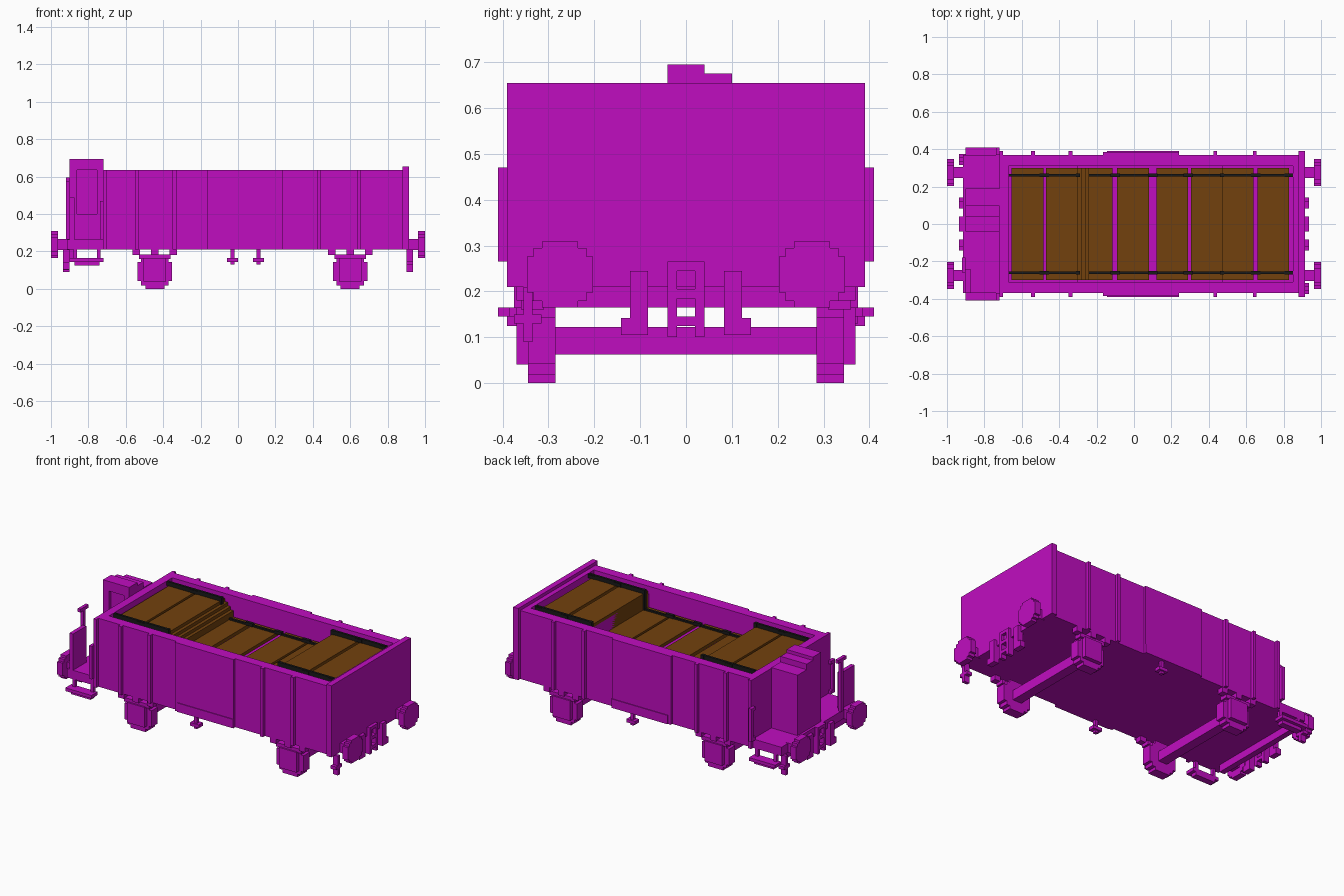
import bpy
import bmesh
from mathutils import Matrix

cube = bpy.data.objects.get("Cube")
if cube:
    bpy.data.objects.remove(cube, do_unlink=True)

# Main dimensions
FLOOR, DECK, RIM = .21, .265, .635
INNER, SIDE, RIB = .31, .37, .39
CAB_END, TUB_END, END = -.9, -.72, .9
HIGH, LOW = .61, .51
STEP_L, STEP_R = -.3, .47
PIPE = .02
RAIL_Y = .26
WHEEL = .0925
BUFFER, BUFFER_Z = .072, .237


def material(name, red, green, blue):
    mat = bpy.data.materials.new(name)
    mat.use_nodes = True
    colour = (red, green, blue, 1)
    mat.diffuse_color = colour
    mat.node_tree.nodes["Principled BSDF"].inputs["Base Color"].default_value = colour
    return mat


MAGENTA = material("magenta paint", .53, .004, .53)
BROWN = material("brown wood", .17, .053, .004)
BLACK = material("black iron", .01, .01, .01)


def about(centre, width):
    """Span of a given width around a centre."""
    return (centre - width / 2, centre + width / 2)


def flip(span):
    return (-span[1], -span[0])


def both(boxes):
    """Boxes with their copies on the other side."""
    return boxes + [(x, flip(y), z) for x, y, z in boxes]


def part(name, boxes, mat=MAGENTA):
    """One object from boxes, each an x span, a y span and a z span."""
    bm = bmesh.new()
    for box in boxes:
        centre = [(low + high) / 2 for low, high in box]
        size = [high - low for low, high in box]
        matrix = Matrix.Translation(centre) @ Matrix.Diagonal((*size, 1))
        bmesh.ops.create_cube(bm, size=1, matrix=matrix)
    mesh = bpy.data.meshes.new(name)
    bm.to_mesh(mesh)
    bm.free()
    mesh.materials.append(mat)
    bpy.context.collection.objects.link(bpy.data.objects.new(name, mesh))


def stepped_round(u, v, radius):
    """Spans of three crossed blocks that make a stepped round."""
    for wide, tall in ((1, .55), (.8, .8), (.55, 1)):
        yield about(u, 2 * radius * wide), about(v, 2 * radius * tall)


# Tub: floor, walls, ribs and side doors
across, inside = about(0, 2 * SIDE), about(0, 2 * INNER)
wall_height = (FLOOR, RIM)
part("tub_floor", [((TUB_END, END), across, (FLOOR, FLOOR + PIPE))])
part("side_walls", both([((TUB_END, END), (INNER, SIDE), wall_height)]))
part("left_end_wall", [((TUB_END, -.67), across, wall_height)])
part("right_end_wall", [((.85, END), inside, wall_height)])
part("right_end_panel", [((.88, .915), about(0, 2 * RIB), (FLOOR, RIM + PIPE))])
part("side_ribs", both([(about(x, PIPE), (SIDE, RIB), wall_height)
                        for x in (-.71, -.54, -.34, .435, .645)]))
part("side_doors", both([((-.165, .24), (SIDE, RIB - .005), wall_height),
                         ((-.145, .24), (SIDE, RIB), (FLOOR, DECK))]))

# Load: high stacks at both ends, a lower layer between them
part("load_base", [((TUB_END, STEP_L), inside, (FLOOR, HIGH - PIPE)),
                   ((STEP_L, STEP_R), inside, (FLOOR, LOW - PIPE)),
                   ((STEP_R, END), inside, (FLOOR, HIGH - PIPE))])
plank_width = about(0, 2 * INNER - PIPE)
starts = (-.655, -.47, -.285, -.09, .12, .305, STEP_R, .66)
boards = []
for start in starts:
    top = LOW if STEP_L < start < STEP_R else HIGH
    boards.append(((start, start + .17), plank_width, (LOW - PIPE * 2, top)))
part("load_boards", boards, BROWN)
part("stack_planks", [((STEP_L, STEP_L + PIPE * n), plank_width,
                       (LOW, HIGH - PIPE * n)) for n in (1, 2, 3)], BROWN)

# Black rails along the load, with posts at the steps and clips at the gaps
rail = about(RAIL_Y, .014)
part("load_rails", both([((-.67, STEP_L), rail, (HIGH, RIM)),
                         ((STEP_R, .85), rail, (HIGH, RIM)),
                         ((STEP_L, STEP_R), rail, (LOW, LOW + PIPE / 2))]), BLACK)
part("rail_posts", both([(about(x, PIPE), about(RAIL_Y, PIPE), (LOW, RIM))
                         for x in (STEP_L, STEP_R)]), BLACK)
clips = [(x, z) for z, places in ((HIGH, (-.48, .65, .83)), (LOW, (-.1, .1, .29)))
         for x in places]
part("rail_clips", both([(about(x, .05), about(RAIL_Y, PIPE), (z, z + PIPE))
                         for x, z in clips]), BLACK)

# Platform at the left end, with a stepped cabinet and a recessed window
cab = (CAB_END, TUB_END)
part("platform", [((-.915, TUB_END), across, (FLOOR, DECK))])
part("platform_beam", [((CAB_END, -.865), about(0, .6), (.165, FLOOR))])
part("cabinet", [(cab, (.1, .19), (DECK, .64)),
                 (cab, (.04, .1), (DECK, .675)),
                 (cab, (-PIPE, .04), (DECK, .695))])
frame = (-.04, -PIPE)
part("cabinet_window_frame", [(cab, frame, (DECK, .4)),
                              (cab, frame, (RIM, .695)),
                              ((CAB_END, -.86), frame, (DECK, RIM)),
                              ((-.755, TUB_END), frame, (DECK, RIM))])
part("brake_panel", [((CAB_END, -.875), (-SIDE, -.24), (DECK, .49))])
handle_x = (CAB_END - PIPE, CAB_END)
part("brake_handle", [(handle_x, about(-.22, PIPE), (DECK, .595)),
                      (handle_x, about(-.22, .08), (.575, .595))])

# Hand rails and hanging steps beside the platform
rail_x = about(-.728, PIPE)
part("hand_rails", both([(rail_x, (RIB, .41), (DECK, STEP_R))]
                        + [(rail_x, (SIDE, RIB), about(z, PIPE)) for z in (.275, .46)]))
part("steps", both([(cab, (.35, .41), (.145, .165)),
                    ((-.875, -.74), (.35, RIB), (.125, .145))]))
part("step_hangers", both([(about(x, PIPE), (.35, SIDE), (.145, FLOOR))
                           for x in (-.87, -.745)]))

# Wheels, axles, axle boxes and hangers
for label, x in (("left", -.445), ("right", .6)):
    part(label + "_wheels", both([(wide, (.285, .345), tall)
                                  for wide, tall in stepped_round(x, WHEEL, WHEEL)]))
    part(label + "_axle", [(about(x, .06), about(0, .58), about(WHEEL, .06))])
    part(label + "_axle_boxes", both([(about(x, .12), (.34, SIDE), (.04, .165)),
                                      (about(x, .17), (INNER, .36), (.16, .185))]))
    part(label + "_hangers", both([(about(x + shift, .04), (.33, SIDE), (.18, FLOOR))
                                   for shift in (-.1, 0, .1)]))

# Buffers, couplings, hoses and drain pipe, turned for each end
for label, turn in (("left", flip), ("right", tuple)):
    def end_part(name, boxes):
        part(label + name, [(turn(x), turn(y), z) for x, y, z in boxes])

    stub = (END, .935)
    end_part("_buffer_discs", both([((.962, 1), wide, tall) for wide, tall
                                    in stepped_round(.275, BUFFER_Z, BUFFER)]))
    end_part("_buffer_stems", both([((END, .965), about(.275, .06), about(BUFFER_Z, .06))]))
    end_part("_coupling", both([(stub, (PIPE, .04), (.1, DECK))])
             + [(stub, about(0, .08), about(z, PIPE)) for z in (.255, .195, .135)])
    end_part("_hoses", both([(stub, (.083, .122), (.105, .245)),
                             (stub, (.083, .142), (.105, .142))]))
    end_part("_drain_pipe", [(stub, about(-.345, PIPE), (.09, FLOOR)),
                             (stub, about(-.345, .06), about(.14, PIPE))])

# Release levers, one below each side
for label, x, y in (("front", -.03, -.365), ("back", .11, .365)):
    part(label + "_release_lever", [(about(x, PIPE), about(y, PIPE), (.13, FLOOR)),
                                    (about(x, .06), about(y, .04), about(.155, PIPE))])
